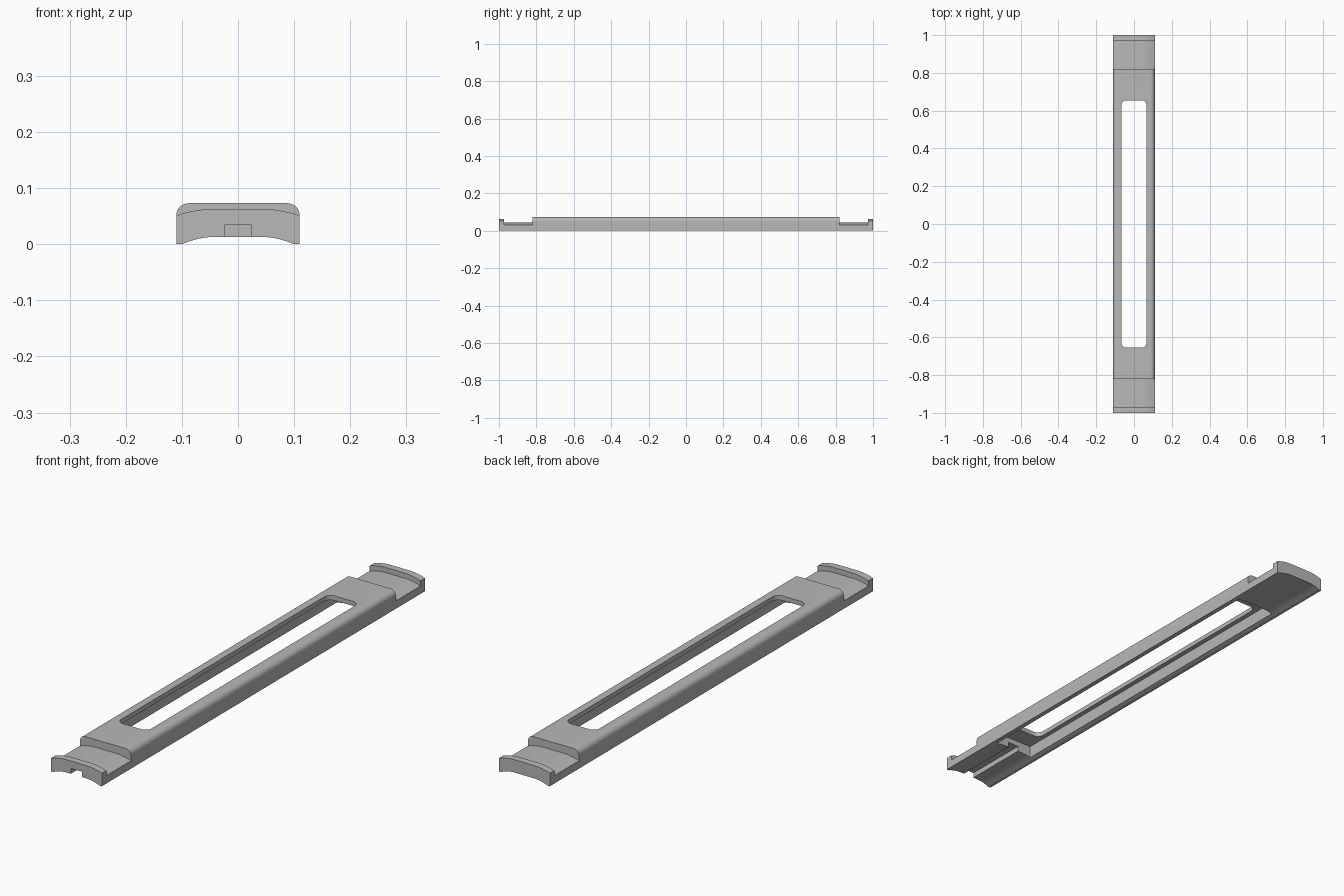
import bpy, bmesh, math

cube = bpy.data.objects.get("Cube")
if cube:
    bpy.data.objects.remove(cube, do_unlink=True)

grey = bpy.data.materials.new("plain grey")
grey.use_nodes = True
colour = (0.48, 0.48, 0.48, 1)
grey.diffuse_color = colour
grey.node_tree.nodes["Principled BSDF"].inputs["Base Color"].default_value = colour

HALF_W, HEIGHT = 0.11, 0.073


def prism(name, outline, place, depth):
    """Solid from a 2D outline; place maps (u, v) to 3D, depth is the sweep."""
    bm = bmesh.new()
    face = bm.faces.new([bm.verts.new(place(u, v)) for u, v in outline])
    swept = bmesh.ops.extrude_face_region(bm, geom=[face])["geom"]
    moved = [g for g in swept if isinstance(g, bmesh.types.BMVert)]
    bmesh.ops.translate(bm, verts=moved, vec=depth)
    bmesh.ops.recalc_face_normals(bm, faces=bm.faces)
    mesh = bpy.data.meshes.new(name)
    bm.to_mesh(mesh)
    bm.free()
    mesh.materials.append(grey)
    obj = bpy.data.objects.new(name, mesh)
    bpy.context.collection.objects.link(obj)
    return obj


def along_y(name, outline, y0, y1):
    return prism(name, outline, lambda x, z: (x, y0, z), (0, y1 - y0, 0))


def crown(mid_z, edge_z, edge_x, steps=10, flat=0.04):
    """Gently crowned curve from -edge_x to edge_x, flat in the middle."""
    half = []
    for i in range(steps + 1):
        t = i / steps
        half.append((flat + (edge_x - flat) * t, mid_z - (mid_z - edge_z) * t * t))
    return [(-x, z) for x, z in reversed(half)] + half


def rounded_rect(hx, hy, r, steps=6):
    points = []
    for quarter, (sx, sy) in enumerate([(1, 1), (-1, 1), (-1, -1), (1, -1)]):
        for i in range(steps + 1):
            a = math.pi / 2 * (quarter + i / steps)
            points.append((sx * (hx - r) + r * math.cos(a),
                           sy * (hy - r) + r * math.sin(a)))
    return points


# Full-length bar: arched underside, rounded upper edges
r = 0.022
corner = [(HALF_W - r + r * math.cos(math.pi / 2 * i / 8),
           HEIGHT - r + r * math.sin(math.pi / 2 * i / 8)) for i in range(9)]
outline = ([(-HALF_W, 0)] + crown(0.013, 0, 0.1) + [(HALF_W, 0)]
           + corner + [(-x, z) for x, z in reversed(corner)])
bar = along_y("slotted_bar", outline, -1, 1)

cutters = []


def above(name, curve, y0, y1):
    edge = curve[-1][1]
    shape = [(-0.2, 0.2), (-0.2, edge)] + curve + [(0.2, edge), (0.2, 0.2)]
    cutters.append(along_y(name, shape, y0, y1))


# Lowered neck and end lip at both ends
for side, label in ((-1, "front"), (1, "back")):
    above(label + "_lip_cutter", crown(0.063, 0.051, HALF_W), side * 0.9, side * 1.1)
    above(label + "_neck_cutter", crown(0.043, 0.031, HALF_W), side * 0.82, side * 0.972)

# Pocket below, window through the top, groove out of the front end
box = [(-0.085, -0.1), (0.085, -0.1), (0.085, 0.055), (-0.085, 0.055)]
cutters.append(along_y("pocket_cutter", box, -0.73, 0.73))
cutters.append(prism("window_cutter", rounded_rect(0.066, 0.655, 0.026),
                     lambda x, y: (x, y, -0.15), (0, 0, 0.4)))
groove = [(-0.024, -0.12), (0.024, -0.12), (0.024, 0.034), (-0.024, 0.034)]
cutters.append(along_y("groove_cutter", groove, -1.2, -0.7))

for cutter in cutters:
    cutter.hide_render = True
    cutter.hide_set(True)
    cut = bar.modifiers.new(cutter.name, "BOOLEAN")
    cut.operation = "DIFFERENCE"
    cut.solver = "EXACT"
    cut.object = cutter

# Bake the cuts, drop the cutters, smooth the rounded faces
bpy.context.view_layer.update()
graph = bpy.context.evaluated_depsgraph_get()
carved = bpy.data.meshes.new_from_object(bar.evaluated_get(graph))
bar.modifiers.clear()
bar.data = carved
for cutter in cutters:
    bpy.data.objects.remove(cutter, do_unlink=True)
bpy.ops.object.select_all(action="DESELECT")
bar.select_set(True)
bpy.context.view_layer.objects.active = bar
bpy.ops.object.shade_smooth_by_angle(angle=math.radians(30))
